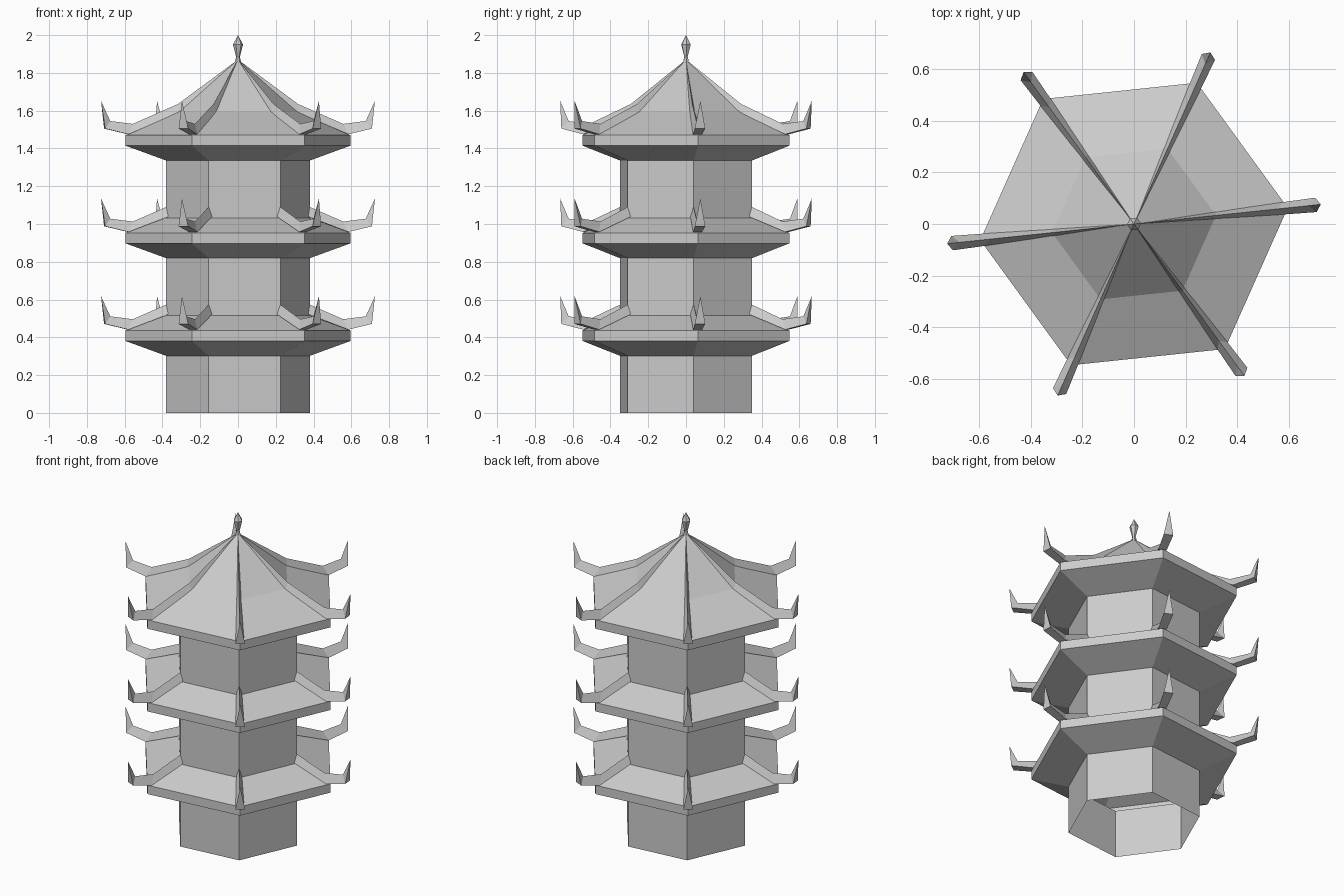
import bpy, bmesh
from math import cos, sin, radians

old = bpy.data.objects.get("Cube")
if old:
    bpy.data.objects.remove(old)

SIDES, TURN = 6, 6
STEP = 0.517

stone = bpy.data.materials.new("pale grey")
stone.use_nodes = True
GREY = (0.6, 0.6, 0.6, 1)
stone.diffuse_color = GREY
stone.node_tree.nodes["Principled BSDF"].inputs["Base Color"].default_value = GREY


def polar(r, z, k, side=0.0):
    """Point at radius r on corner direction k, shifted sideways."""
    a = radians(TURN + k * 360 / SIDES)
    return (r * cos(a) - side * sin(a), r * sin(a) + side * cos(a), z)


def finish(name, bm):
    bmesh.ops.recalc_face_normals(bm, faces=bm.faces)
    mesh = bpy.data.meshes.new(name)
    bm.to_mesh(mesh)
    bm.free()
    mesh.materials.append(stone)
    obj = bpy.data.objects.new(name, mesh)
    bpy.context.collection.objects.link(obj)


def lathe(name, profile):
    """Six-sided shell around z; zero radius closes to a point."""
    bm = bmesh.new()
    rings = []
    for r, z in profile:
        if r == 0:
            rings.append([bm.verts.new((0, 0, z))] * SIDES)
        else:
            rings.append([bm.verts.new(polar(r, z, k)) for k in range(SIDES)])
    for lo, hi in zip(rings, rings[1:]):
        for k in range(SIDES):
            n = (k + 1) % SIDES
            corners = [lo[k], lo[n], hi[n], hi[k]]
            bm.faces.new(list(dict.fromkeys(corners)))
    finish(name, bm)


def ridges(name, sections, tip, dz):
    """Three-sided hip beams with an upturned pointed end on each corner."""
    bm = bmesh.new()
    for k in range(SIDES):
        rows = []
        for r_low, z_low, r_top, z_top, half in sections:
            rows.append([bm.verts.new(polar(r_low, z_low + dz, k, -half)),
                         bm.verts.new(polar(r_low, z_low + dz, k, half)),
                         bm.verts.new(polar(r_top, z_top + dz, k))])
        bm.faces.new(rows[0])
        point = bm.verts.new(polar(tip[0], tip[1] + dz, k))
        for i in range(3):
            j = (i + 1) % 3
            for a, b in zip(rows, rows[1:]):
                bm.faces.new((a[i], a[j], b[j], b[i]))
            bm.faces.new((rows[-1][i], rows[-1][j], point))
    finish(name, bm)


# Open-bottomed shell: three storeys with flaring eaves
WALL, EAVE = 0.382, 0.6
shell = [(WALL, 0)]
for tier in range(3):
    z = tier * STEP
    shell += [(WALL, z + 0.302), (EAVE, z + 0.381), (EAVE, z + 0.436)]
    if tier < 2:
        shell.append((WALL, z + 0.516))
shell += [(0.32, 1.595), (0, 1.87)]
lathe("tower_shell", shell)

# Hip beams: the lower two sets start at the wall
horn = [(0.585, 1.475, 0.56, 1.53, 0.024), (0.71, 1.505, 0.68, 1.545, 0.028)]
tip = (0.729, 1.652)
top_start = [(0.003, 1.855, 0.003, 1.868, 0.002), (0.32, 1.59, 0.32, 1.635, 0.013)]
wall_start = [(0.375, 1.555, 0.375, 1.61, 0.016)]
ridges("top_roof_ridges", top_start + horn, tip, 0)
ridges("middle_roof_ridges", wall_start + horn, tip, -STEP)
ridges("lower_roof_ridges", wall_start + horn, tip, -2 * STEP)

# Finial
lathe("finial", [(0.016, 1.86), (0.01, 1.885), (0.027, 1.95), (0, 2.0)])
